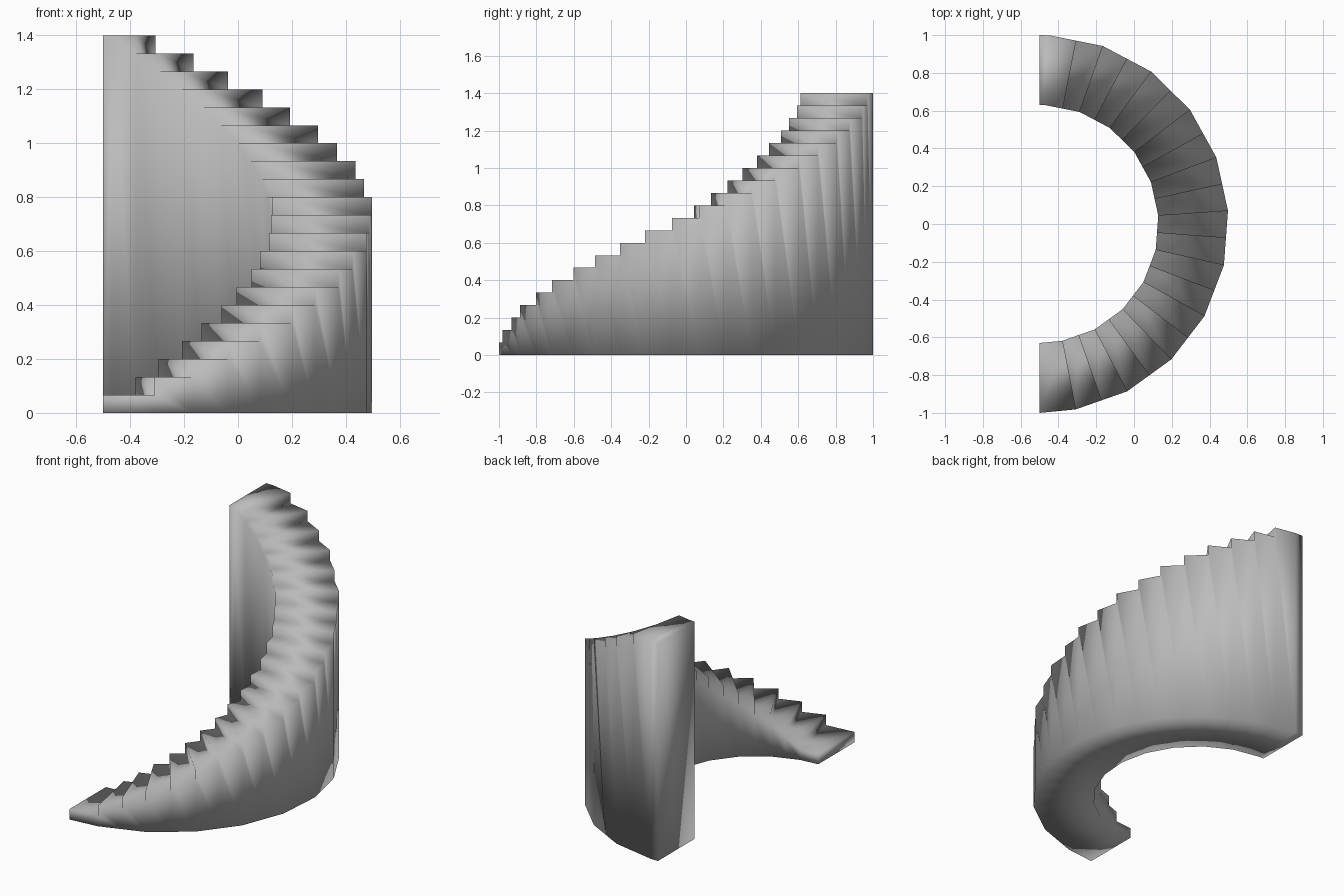
import bpy
import bmesh
import math

cube = bpy.data.objects.get("Cube")
if cube:
    bpy.data.objects.remove(cube, do_unlink=True)

STEPS = 21
RISE = 1.4 / STEPS
FIRST = -79.0          # angle of the second riser, degrees
TURN = 8.3             # angle of one tread
R_OUT, R_IN = 1.0, 0.63
CENTRE_X = -0.5

stone = bpy.data.materials.new("stone_grey")
stone.use_nodes = True
stone.diffuse_color = (0.5, 0.5, 0.5, 1)
stone.node_tree.nodes["Principled BSDF"].inputs["Base Color"].default_value = (0.5, 0.5, 0.5, 1)


def on_circle(degrees, radius):
    a = math.radians(degrees)
    return (CENTRE_X + radius * math.cos(a), radius * math.sin(a))


def plan_point(i, radius):
    """Plan position of riser i; every second riser sits mid-way along a straight wall."""
    if i % 2 == 0:
        return on_circle(FIRST + i * TURN, radius)
    a = on_circle(FIRST + (i - 1) * TURN, radius)
    b = on_circle(FIRST + (i + 1) * TURN, radius)
    return ((a[0] + b[0]) / 2, (a[1] + b[1]) / 2)


# Stations along the stair: (plan function, height before, height after)
stations = [(lambda r: on_circle(-90, r), RISE, RISE)]
for n in range(STEPS - 1):
    stations.append((lambda r, n=n: plan_point(n, r), (n + 1) * RISE, (n + 2) * RISE))
stations.append((lambda r: plan_point(STEPS - 1, r), STEPS * RISE, STEPS * RISE))
stations.append((lambda r: on_circle(90, r), STEPS * RISE, STEPS * RISE))

bm = bmesh.new()


def column(place, low, high, radius):
    """Vertices of one station: foot, lower tread edge, upper tread edge."""
    x, y = place(radius)
    foot = bm.verts.new((x, y, 0))
    lower = bm.verts.new((x, y, low))
    upper = bm.verts.new((x, y, high)) if high > low else lower
    return foot, lower, upper


def face(*verts):
    return bm.faces.new(list(dict.fromkeys(verts)))


outer = [column(*s, R_OUT) for s in stations]
inner = [column(*s, R_IN) for s in stations]

# Walls, underside, treads and risers
for (o, p), (i, j) in zip(zip(outer, outer[1:]), zip(inner, inner[1:])):
    face(o[0], p[0], p[1], o[2], o[1])
    face(j[0], i[0], i[1], i[2], j[1])
    face(o[0], i[0], j[0], p[0])
    face(o[2], p[1], j[1], i[2])
    if p[1] is not p[2]:
        face(p[1], p[2], j[2], j[1])

# End walls
for o, i in ((outer[0], inner[0]), (outer[-1], inner[-1])):
    face(o[0], o[1], i[1], i[0])

bmesh.ops.recalc_face_normals(bm, faces=bm.faces)
for f in bm.faces:
    f.smooth = True

mesh = bpy.data.meshes.new("curved_staircase")
bm.to_mesh(mesh)
bm.free()
mesh.materials.append(stone)
stairs = bpy.data.objects.new("curved_staircase", mesh)
bpy.context.collection.objects.link(stairs)
